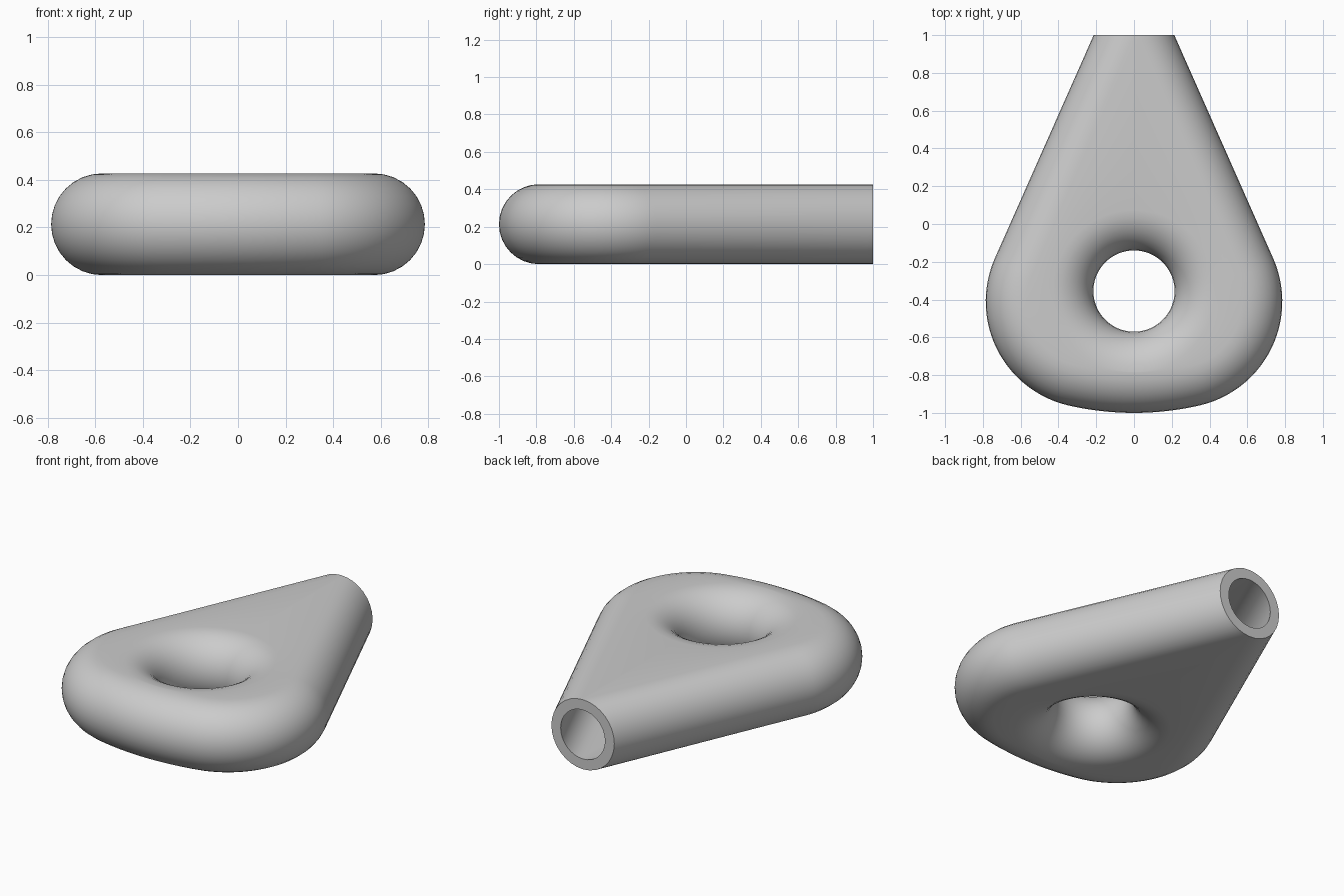
import bpy, bmesh
from math import sin, cos, pi, radians, atan2
from mathutils import Vector

if "Cube" in bpy.data.objects:
    bpy.data.objects.remove(bpy.data.objects["Cube"])

R = 0.2135                         # rounding radius, half the height
WALL = 0.063                       # shell thickness
HOLE = Vector((0, -0.355))         # centre of the round opening
HOLE_RIM = 0.215 + R               # where the opening meets the flat faces
ARC = 16                           # segments in each half-round edge

grey = bpy.data.materials.new("plain grey")
grey.use_nodes = True
grey.diffuse_color = (0.6, 0.6, 0.6, 1)
grey.node_tree.nodes["Principled BSDF"].inputs["Base Color"].default_value = (0.6, 0.6, 0.6, 1)


def arc_points(centre, radius, start, end, steps):
    """Pairs of flat-edge and outermost points along a rounded corner."""
    pairs = []
    for i in range(steps + 1):
        a = radians(start + (end - start) * i / steps)
        d = Vector((cos(a), sin(a)))
        pairs.append((centre + d * (radius - R), centre + d * radius))
    return pairs


# Half outline of the teardrop: straight flank, corner, bowed front
corner = arc_points(Vector((0.22, -0.41)), 0.565, 23.4, -77, 36)
front = arc_points(Vector((0, 0.545)), 1.545, -77, -90, 10)
tip = (Vector((0, 1)), Vector((R, 1)))
flank = [tuple(tip[k].lerp(corner[0][k], i / 40) for k in (0, 1)) for i in range(40)]
half = flank + corner + front[1:]
mirror = [tuple(Vector((-p.x, p.y)) for p in pair) for pair in reversed(half[:-1])]
outline = half + mirror


def section(inner, outer, r):
    """Closed section from the outer edge, over the top and down the opening."""
    points = []
    angles = [-pi / 2 + pi * j / ARC for j in range(ARC + 1)]
    for t in angles:
        p = inner + (outer - inner) * (cos(t) * r / R)
        points.append((p.x, p.y, R + r * sin(t)))
    d = inner - HOLE
    a = atan2(d.y, d.x)
    for t in reversed(angles):
        p = HOLE + Vector((cos(a), sin(a))) * (HOLE_RIM - r * cos(t))
        points.append((p.x, p.y, R + r * sin(t)))
    return points


bm = bmesh.new()


def shell(r):
    """Sweep the section around the outline."""
    cols = [[bm.verts.new(p) for p in section(a, b, r)] for a, b in outline]
    for c, d in zip(cols, cols[1:]):
        n = len(c)
        for j in range(n):
            bm.faces.new((c[j], c[(j + 1) % n], d[(j + 1) % n], d[j]))
    return cols


outside, inside = shell(R), shell(R - WALL)

# Flat ring closing the wall at the open neck
for k in (0, -1):
    o, i = outside[k], inside[k]
    for j in range(ARC):
        bm.faces.new((o[j], o[j + 1], i[j + 1], i[j]))

bmesh.ops.remove_doubles(bm, verts=bm.verts, dist=0.0001)
bmesh.ops.recalc_face_normals(bm, faces=bm.faces)
mesh = bpy.data.meshes.new("hollow_teardrop_body")
bm.to_mesh(mesh)
bm.free()
mesh.materials.append(grey)
body = bpy.data.objects.new("hollow_teardrop_body", mesh)
bpy.context.collection.objects.link(body)

bpy.ops.object.select_all(action="DESELECT")
body.select_set(True)
bpy.context.view_layer.objects.active = body
bpy.ops.object.shade_smooth_by_angle(angle=radians(35))
